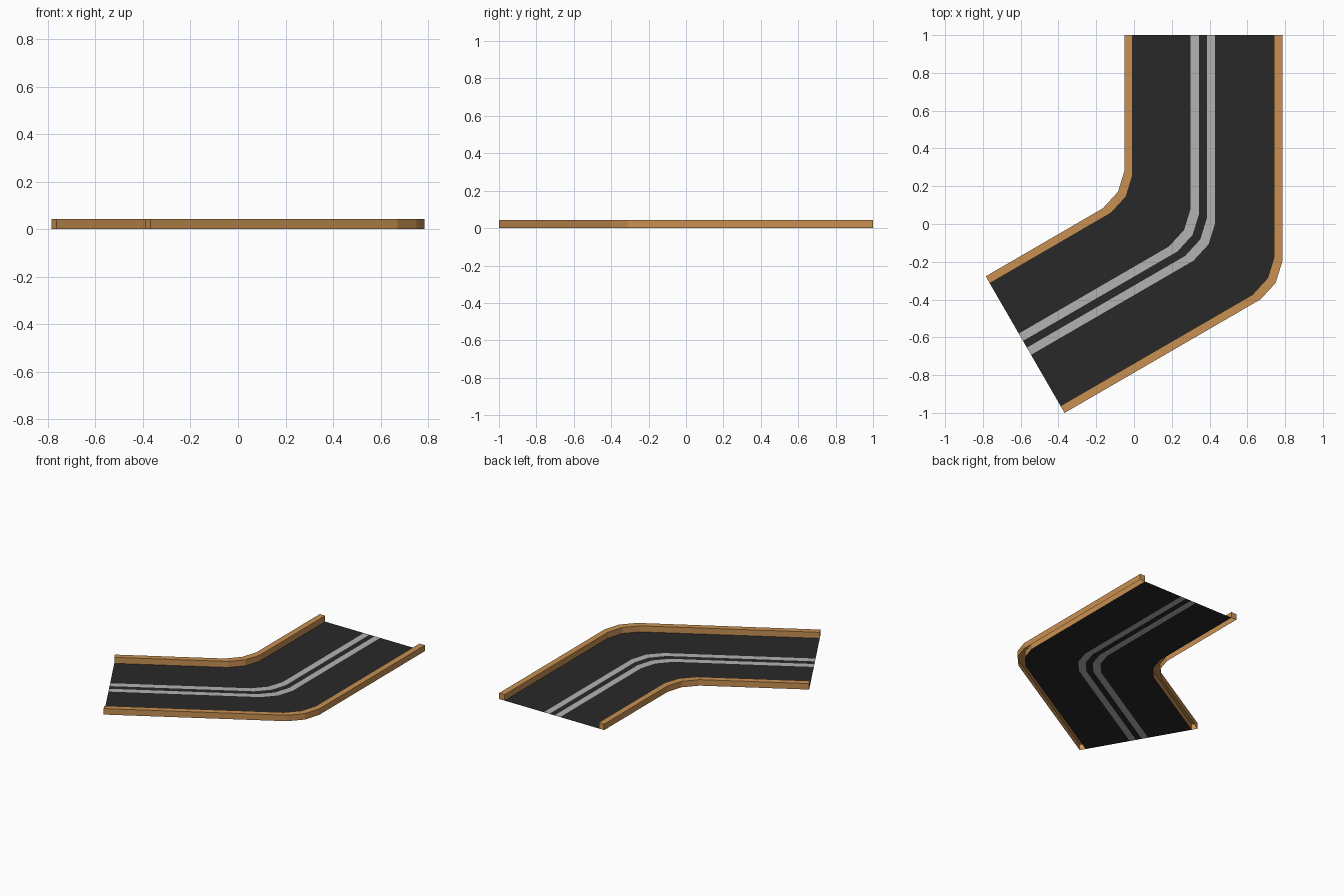
import bpy, bmesh
from math import tan, sin, cos, radians

if "Cube" in bpy.data.objects:
    bpy.data.objects.remove(bpy.data.objects["Cube"])

X0, WIDTH, KERB_W, KERB_H = -0.785 + 0.735, 0.835, 0.043, 0.043
A = radians(30)


def path(d):
    """Plan line of the 60 degree bend, d units in from the inner kerb's outer edge."""
    t = d * tan(A)
    return [(X0 + d, 1.0),
            (X0 + d, 0.283 - t),
            (-0.085 + d, 0.170 - t),
            (-0.165 + d, 0.083 - t),
            (-0.785 + d * sin(A), -0.277 - d * cos(A))]


def material(name, rgb):
    m = bpy.data.materials.new(name)
    m.diffuse_color = (*rgb, 1)
    m.use_nodes = True
    m.node_tree.nodes["Principled BSDF"].inputs["Base Color"].default_value = m.diffuse_color
    return m


def sweep(name, section, mat, caps=False):
    """Sweep a section of (offset, height) points along the bend."""
    bm = bmesh.new()
    rows = [[bm.verts.new((x, y, z)) for x, y in path(d)] for d, z in section]
    for a, b in zip(rows, rows[1:]):
        for i in range(len(a) - 1):
            bm.faces.new((a[i], a[i + 1], b[i + 1], b[i]))
    if caps:
        bm.faces.new([r[0] for r in reversed(rows)])
        bm.faces.new([r[-1] for r in rows])
    mesh = bpy.data.meshes.new(name)
    bm.to_mesh(mesh)
    bm.free()
    mesh.materials.append(mat)
    ob = bpy.data.objects.new(name, mesh)
    bpy.context.collection.objects.link(ob)
    return ob


asphalt = material("asphalt", (0.022, 0.022, 0.022))
paint = material("line_paint", (0.45, 0.45, 0.45))
wood = material("kerb_orange", (0.58, 0.28, 0.085))

# Road surface: alternating asphalt and painted strips, edge to edge
edges = [KERB_W, 0.350, 0.395, 0.436, 0.480, WIDTH - KERB_W]
names = ["inner_lane", "inner_line", "centre_gap", "outer_line", "outer_lane"]
for i, name in enumerate(names):
    sweep(name, [(edges[i], 0), (edges[i + 1], 0)], paint if i % 2 else asphalt)

# Raised kerbs, open underneath
for name, d in (("inner_kerb", 0), ("outer_kerb", WIDTH - KERB_W)):
    sweep(name, [(d, 0), (d, KERB_H), (d + KERB_W, KERB_H), (d + KERB_W, 0)], wood, caps=True)
